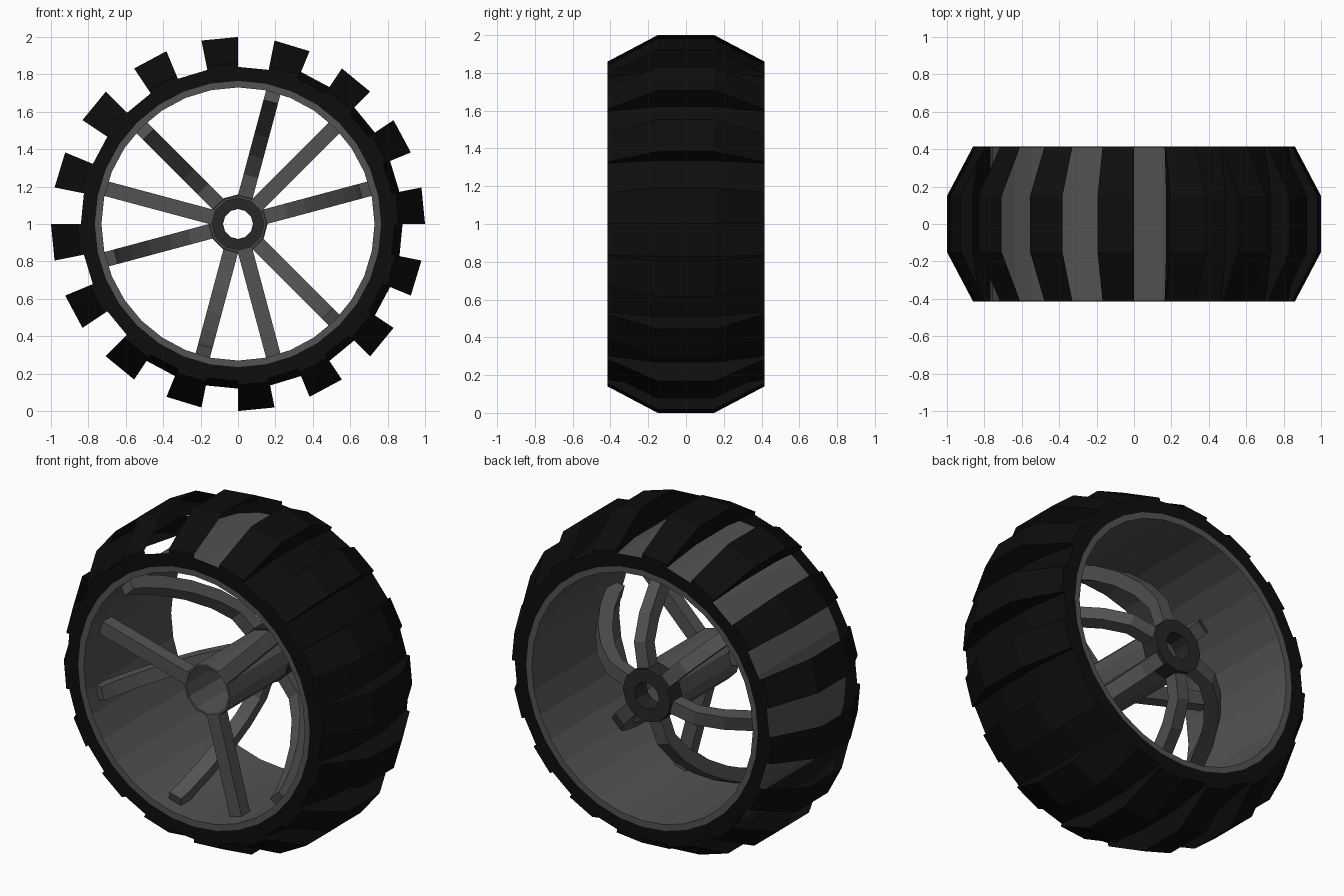
import bpy, bmesh, math
from mathutils import Vector

if "Cube" in bpy.data.objects:
    bpy.data.objects.remove(bpy.data.objects["Cube"])


def material(name, value):
    m = bpy.data.materials.new(name)
    m.diffuse_color = (value, value, value, 1)
    m.use_nodes = True
    m.node_tree.nodes["Principled BSDF"].inputs["Base Color"].default_value = m.diffuse_color
    return m


RUBBER = material("rubber", 0.004)
METAL = material("metal", 0.085)
DARK = material("dark_metal", 0.02)


def polar(r, deg, y):
    a = math.radians(deg)
    return Vector((r * math.cos(a), y, 1 + r * math.sin(a)))


def finish(name, bm, mat, weld=True):
    if weld:
        bmesh.ops.remove_doubles(bm, verts=bm.verts, dist=0.0005)
        bmesh.ops.recalc_face_normals(bm, faces=bm.faces)
    me = bpy.data.meshes.new(name)
    bm.to_mesh(me)
    bm.free()
    ob = bpy.data.objects.new(name, me)
    bpy.context.collection.objects.link(ob)
    me.materials.append(mat)
    return ob


def face(bm, pts):
    bm.faces.new([bm.verts.new(p) for p in pts])


def ring(name, inner, outer, y0, y1, sides, mat):
    bm = bmesh.new()
    prof = [(inner, y0), (outer, y0), (outer, y1), (inner, y1)]
    step = 360 / sides
    for i in range(sides):
        for (r0, a), (r1, b) in zip(prof, prof[1:] + prof[:1]):
            face(bm, [polar(r0, i * step, a), polar(r1, i * step, b),
                      polar(r1, (i + 1) * step, b), polar(r0, (i + 1) * step, a)])
    return finish(name, bm, mat)


def spoke(name, path, deg, width, depth):
    """Rectangular bar swept along (r, y) points in the plane at angle deg."""
    bm = bmesh.new()
    side = Vector((-math.sin(math.radians(deg)), 0, math.cos(math.radians(deg)))) * width / 2
    rings = []
    for i, (r, y) in enumerate(path):
        p, q = path[max(i - 1, 0)], path[min(i + 1, len(path) - 1)]
        t = Vector((q[0] - p[0], q[1] - p[1])).normalized() * depth / 2
        a = polar(r - t.y, deg, y + t.x)
        b = polar(r + t.y, deg, y - t.x)
        rings.append([a - side, a + side, b + side, b - side])
    for u, v in zip(rings, rings[1:]):
        for k in range(4):
            n = (k + 1) % 4
            face(bm, [u[k], u[n], v[n], v[k]])
    face(bm, rings[0])
    face(bm, rings[-1])
    return finish(name, bm, METAL)


# Tyre: 32 segments, tread blocks on even ones, grooves on odd ones
STEP = 11.25
BLOCK = [(0.86, -0.415), (1.0, -0.15), (1.0, 0.15), (0.86, 0.415)]
GROOVE = [(0.84, -0.415), (0.88, -0.15), (0.88, 0.15), (0.84, 0.415)]
OPEN = (7, 9, 11, 13, 15, 17, 19)      # grooves open down to the rim
bm = bmesh.new()
for i in range(32):
    a0, a1 = i * STEP, (i + 1) * STEP
    prof = GROOVE if i % 2 else BLOCK
    if i not in OPEN:
        for (r0, y0), (r1, y1) in zip(prof, prof[1:]):
            face(bm, [polar(r0, a0, y0), polar(r1, a0, y1),
                      polar(r1, a1, y1), polar(r0, a1, y0)])
    # sidewalls
    for r, y in (prof[0], prof[-1]):
        face(bm, [polar(0.765, a0, y), polar(r, a0, y), polar(r, a1, y), polar(0.765, a1, y)])
    # block walls facing the grooves
    if i % 2 == 0:
        for a, neighbour in ((a0, (i - 1) % 32), (a1, i + 1)):
            if a == a0 and neighbour in OPEN:
                continue
            face(bm, [polar(r, a, y) for r, y in BLOCK] +
                 [polar(r, a, y) for r, y in reversed(GROOVE)])
finish("tyre", bm, RUBBER)

# Rim barrel and hub
ring("rim", 0.73, 0.77, -0.412, 0.412, 32, METAL)
ring("hub_tube", 0.14, 0.152, -0.29, 0.28, 12, METAL)
ring("hub_cap", 0.08, 0.158, 0.26, 0.37, 12, DARK)

# Three groups of spokes: a straight front one between two curved ones
CURVE = [(0.13, 0.31), (0.28, 0.29), (0.40, 0.20), (0.52, 0.06), (0.62, -0.10), (0.69, -0.25), (0.715, -0.33)]
for g in range(3):
    mid = 45 + 120 * g
    spoke(f"straight_spoke_{g + 1}", [(0.14, -0.25), (0.73, -0.25)], mid, 0.08, 0.08)
    for s, tag in ((-30, "a"), (30, "b")):
        spoke(f"curved_spoke_{g + 1}{tag}", CURVE, mid + s, 0.08, 0.08)
